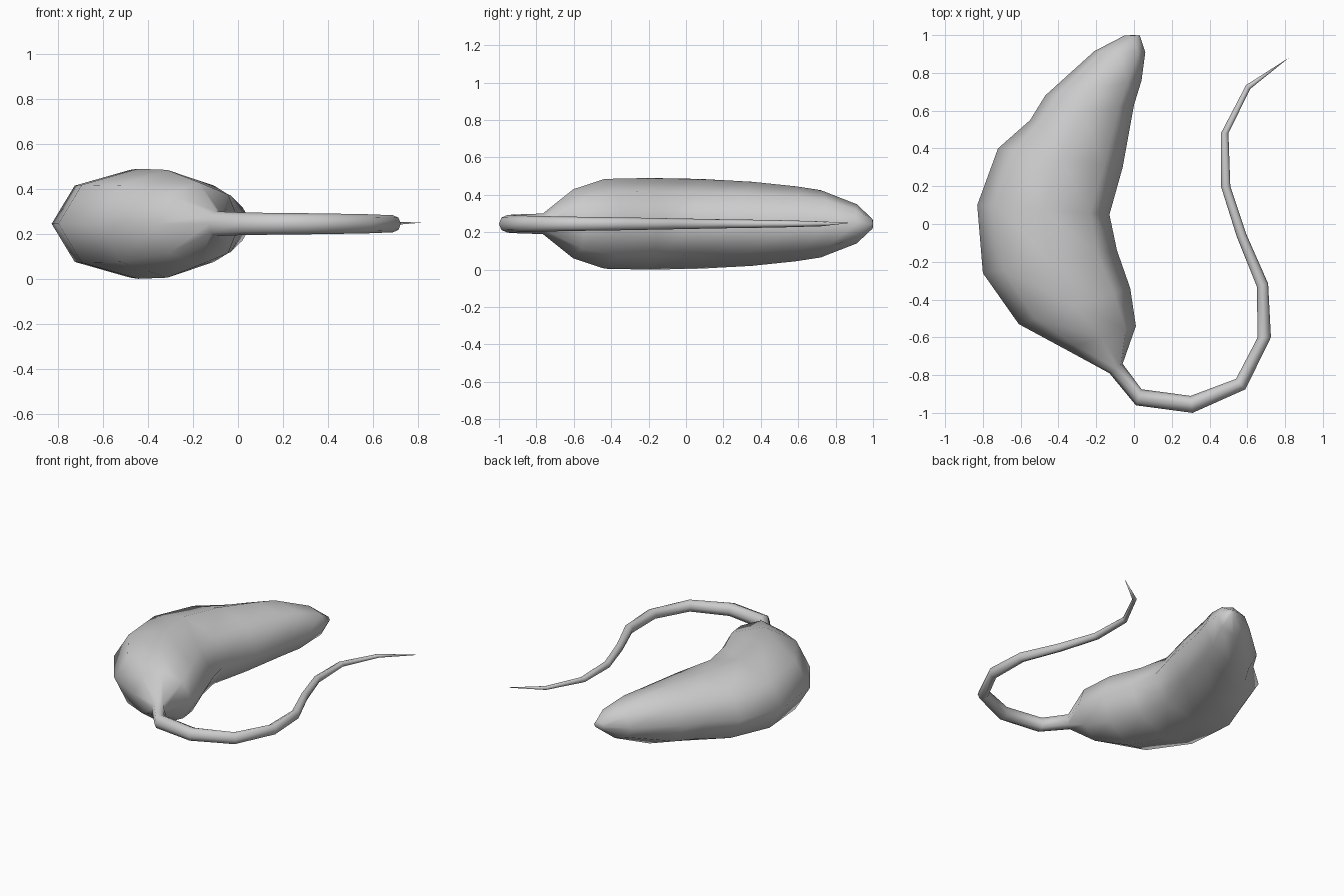
import bpy, bmesh
from math import cos, sin, pi
from mathutils import Vector

if "Cube" in bpy.data.objects:
    bpy.data.objects.remove(bpy.data.objects["Cube"])

SIDES = 8
MID_Z = 0.245

# Rings: outer edge x, y, inner edge x, y, half height
BODY = [
    (-0.05, 0.998, 0.03, 0.998, 0.025),
    (-0.21, 0.915, 0.06, 0.91, 0.105),
    (-0.47, 0.68, 0.04, 0.76, 0.18),
    (-0.55, 0.55, 0.00, 0.63, 0.20),
    (-0.72, 0.40, -0.06, 0.30, 0.225),
    (-0.83, 0.10, -0.13, 0.05, 0.24),
    (-0.80, -0.26, -0.09, -0.14, 0.245),
    (-0.61, -0.53, -0.02, -0.34, 0.24),
    (-0.36, -0.665, 0.01, -0.54, 0.185),
    (-0.13, -0.79, -0.06, -0.74, 0.055),
]
TAIL = [
    (0.01, -0.96, 0.04, -0.875, 0.05),
    (0.31, -1.00, 0.30, -0.91, 0.047),
    (0.59, -0.875, 0.54, -0.82, 0.043),
    (0.725, -0.60, 0.655, -0.60, 0.038),
    (0.71, -0.315, 0.65, -0.33, 0.034),
    (0.595, -0.055, 0.545, -0.07, 0.029),
    (0.51, 0.20, 0.46, 0.20, 0.024),
    (0.50, 0.48, 0.46, 0.48, 0.02),
    (0.615, 0.715, 0.593, 0.735, 0.013),
]
TAIL_TIP = (0.82, 0.88, 0.25)


def ring(bm, ox, oy, ix, iy, h):
    outer, inner = Vector((ox, oy, MID_Z)), Vector((ix, iy, MID_Z))
    centre, half = (outer + inner) / 2, (outer - inner) / 2
    up = Vector((0, 0, h))
    angles = [2 * pi * k / SIDES for k in range(SIDES)]
    return [bm.verts.new(centre + half * cos(a) + up * sin(a)) for a in angles]


# Curved tapering body flowing into a thin tail, one continuous skin
bm = bmesh.new()
rings = [ring(bm, *r) for r in BODY + TAIL]
for a, b in zip(rings, rings[1:]):
    for k in range(SIDES):
        n = (k + 1) % SIDES
        bm.faces.new((a[k], a[n], b[n], b[k]))

# Blunt nose and pointed tail end
nose = bm.verts.new((-0.005, 1.0, MID_Z))
tip = bm.verts.new(TAIL_TIP)
for k in range(SIDES):
    n = (k + 1) % SIDES
    bm.faces.new((rings[0][n], rings[0][k], nose))
    bm.faces.new((rings[-1][k], rings[-1][n], tip))
bmesh.ops.recalc_face_normals(bm, faces=bm.faces)
for f in bm.faces:
    f.smooth = True

mesh = bpy.data.meshes.new("body_with_tail")
bm.to_mesh(mesh)
bm.free()
body = bpy.data.objects.new("body_with_tail", mesh)
bpy.context.collection.objects.link(body)
